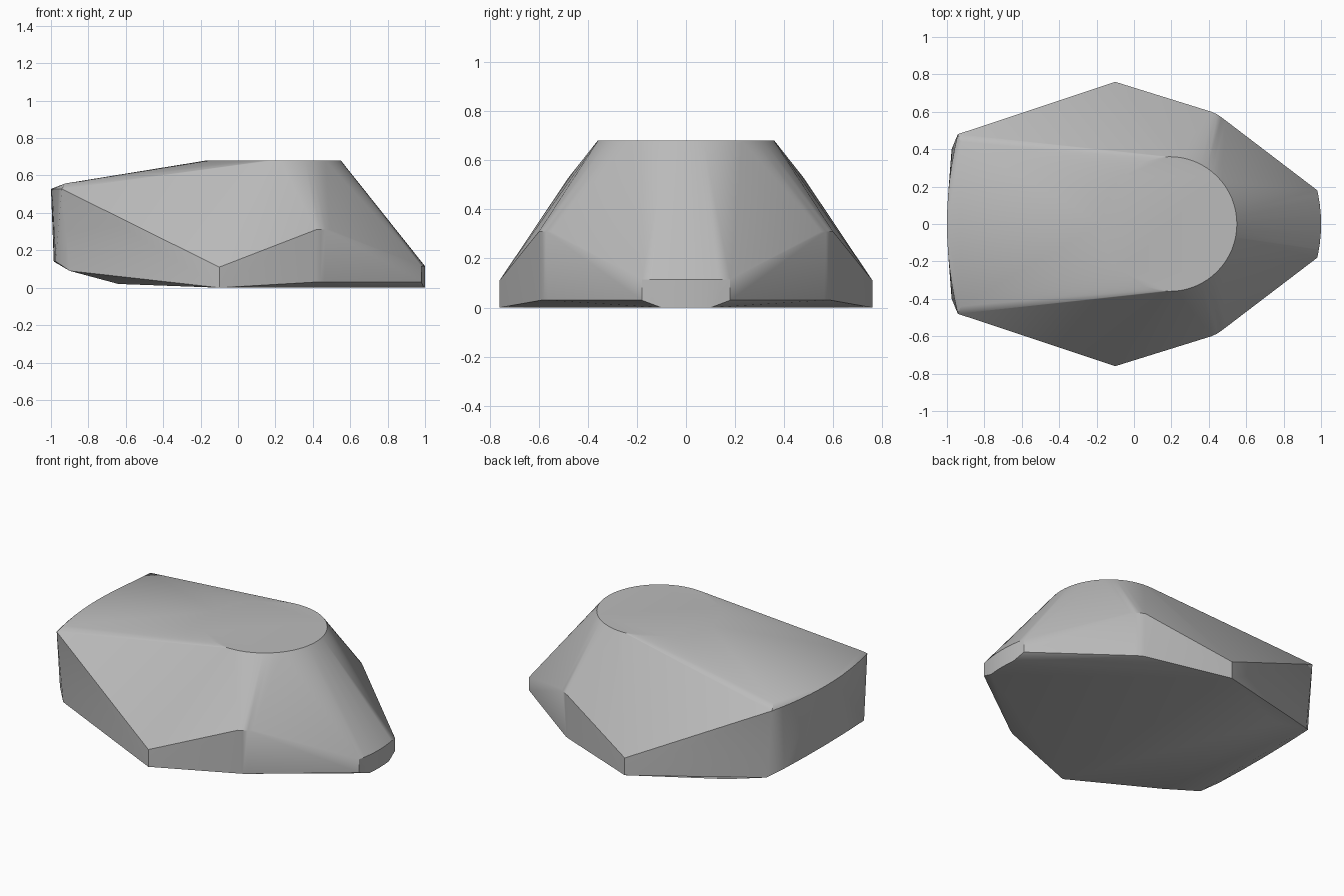
import bpy, bmesh, math

cube = bpy.data.objects.get("Cube")
if cube:
    bpy.data.objects.remove(cube, do_unlink=True)

grey = bpy.data.materials.new("light grey")
grey.use_nodes = True
grey.diffuse_color = (0.5, 0.5, 0.5, 1)
grey.node_tree.nodes["Principled BSDF"].inputs["Base Color"].default_value = (0.5, 0.5, 0.5, 1)


def bowed_row(x_mid, x_end, half_width, z, steps=12):
    """Points across y, bowing from x_end at the sides to x_mid in the middle."""
    row = []
    for i in range(steps + 1):
        t = 2 * i / steps - 1
        row.append((x_mid + (x_end - x_mid) * t * t, half_width * t, z))
    return row


def mirrored(points):
    return points + [(x, -y, z) for x, y, z in points]


points = []

# Round flat top
segments = 64
for i in range(segments):
    a = 2 * math.pi * i / segments
    points.append((0.19 + 0.36 * math.cos(a), 0.36 * math.sin(a), 0.68))

# Rear wall: bowed upper edge, bevel corners and lower edge
points += bowed_row(-1.0, -0.942, 0.48, 0.528)
points += mirrored([(-0.925, 0.44, 0.557)])
points += bowed_row(-0.985, -0.975, 0.40, 0.14, 4)
points += mirrored([(-0.90, 0.475, 0.09), (-0.64, 0.5, 0.02)])

# Pointed sides
points += mirrored([(-0.10, 0.76, 0.0), (-0.10, 0.76, 0.11)])

# Rounded front shoulders
for z, grow in ((0.03, -0.01), (0.31, 0.0)):
    for i in range(7):
        a = math.radians(22 + 46 * i / 6)
        r = 0.22 + grow
        points += mirrored([(0.335 + r * math.cos(a), 0.395 + r * math.sin(a), z)])

# Bowed nose
points += bowed_row(1.0, 0.98, 0.18, 0.115, 8)
points += bowed_row(1.0, 0.98, 0.18, 0.03, 8)
points += bowed_row(1.0, 0.994, 0.10, 0.0, 4)

# Wrap one convex skin round all the outlines
bm = bmesh.new()
for p in points:
    bm.verts.new(p)
bmesh.ops.remove_doubles(bm, verts=bm.verts, dist=0.0005)
hull = bmesh.ops.convex_hull(bm, input=bm.verts)
unused = {g for g in hull["geom_interior"] + hull["geom_unused"]
          if isinstance(g, bmesh.types.BMVert)}
bmesh.ops.delete(bm, geom=list(unused), context='VERTS')
bmesh.ops.dissolve_limit(bm, angle_limit=math.radians(0.5), verts=bm.verts, edges=bm.edges)
bmesh.ops.recalc_face_normals(bm, faces=bm.faces)

mesh = bpy.data.meshes.new("body")
bm.to_mesh(mesh)
bm.free()
mesh.materials.append(grey)
body = bpy.data.objects.new("body", mesh)
bpy.context.collection.objects.link(body)

bpy.ops.object.select_all(action='DESELECT')
body.select_set(True)
bpy.context.view_layer.objects.active = body
bpy.ops.object.shade_smooth_by_angle(angle=math.radians(35))
